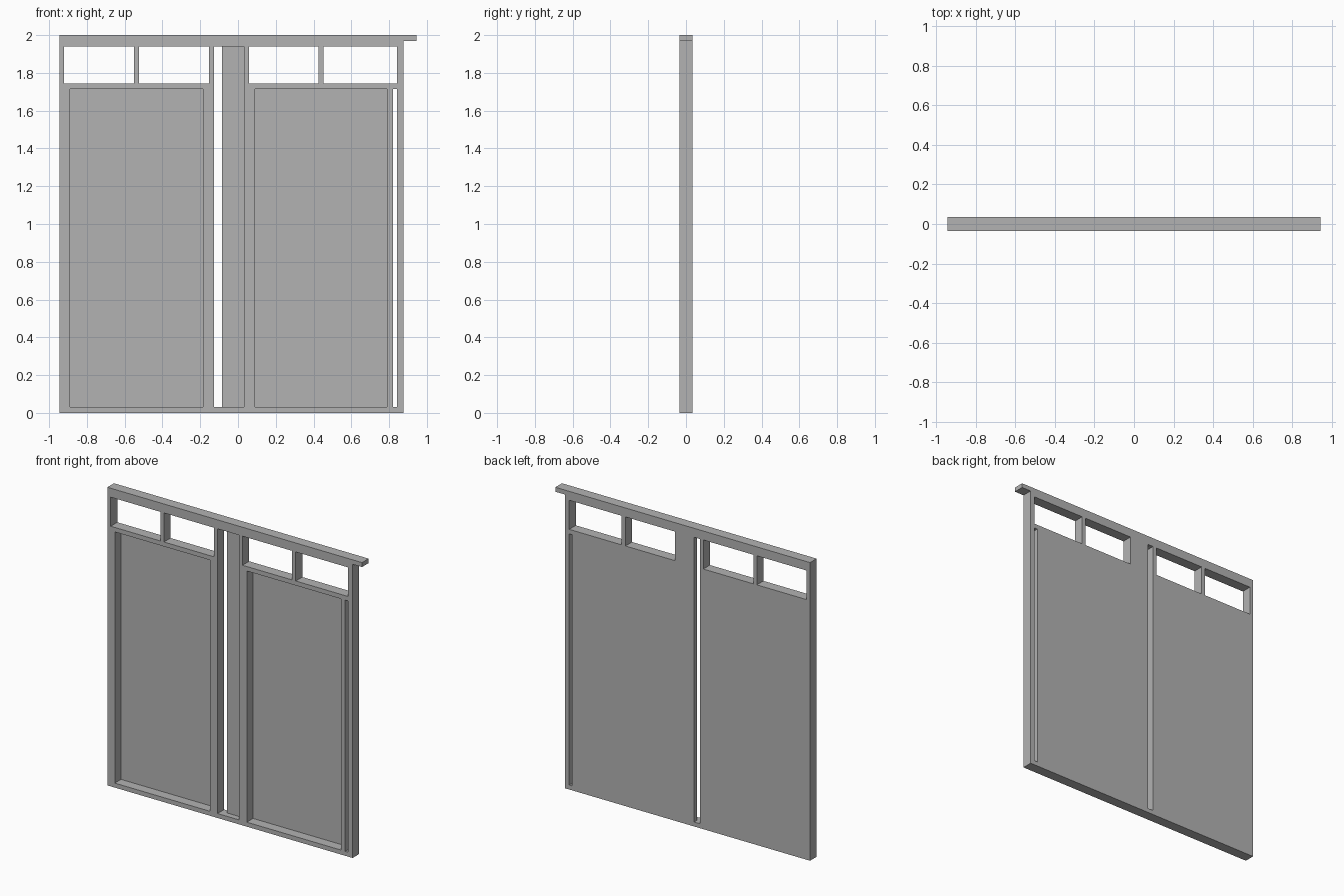
import bpy
import bmesh
from mathutils import Matrix, Vector

old = bpy.data.objects.get("Cube")
if old:
    bpy.data.objects.remove(old, do_unlink=True)

# Single grey colour
grey = bpy.data.materials.new("plain grey")
grey.use_nodes = True
colour = (0.45, 0.45, 0.45, 1)
grey.diffuse_color = colour
bsdf = next(n for n in grey.node_tree.nodes if n.type == "BSDF_PRINCIPLED")
bsdf.inputs["Base Color"].default_value = colour

FRONT, BACK = -0.035, 0.035
BASE, SILL_LOW, SILL_HIGH, HEAD = 0.03, 1.715, 1.745, 1.94


def add_box(bm, x0, x1, y0, y1, z0, z1):
    centre = Vector((x0 + x1, y0 + y1, z0 + z1)) / 2
    size = Matrix.Diagonal((x1 - x0, y1 - y0, z1 - z0, 1))
    bmesh.ops.create_cube(bm, size=1, matrix=Matrix.Translation(centre) @ size)


def finish(bm, name):
    mesh = bpy.data.meshes.new(name)
    bm.to_mesh(mesh)
    bm.free()
    mesh.materials.append(grey)
    obj = bpy.data.objects.new(name, mesh)
    bpy.context.collection.objects.link(obj)
    return obj


# Frame slab with the head rail running past the right-hand post
bm = bmesh.new()
outline = [(-0.945, 0), (0.875, 0), (0.875, 1.97), (0.945, 1.97), (0.945, 2), (-0.945, 2)]
face = bm.faces.new([bm.verts.new((x, FRONT, z)) for x, z in outline])
push = bmesh.ops.extrude_face_region(bm, geom=[face])
moved = [v for v in push["geom"] if isinstance(v, bmesh.types.BMVert)]
bmesh.ops.translate(bm, verts=moved, vec=(0, BACK - FRONT, 0))
bmesh.ops.recalc_face_normals(bm, faces=bm.faces)
frame = finish(bm, "frame")

# Openings: upper lights, panel bays, centre bay and narrow slit
windows = [(-0.92, -0.55), (-0.525, -0.153), (0.058, 0.425), (0.453, 0.842)]
bays = [(-0.89, -0.185), (0.09, 0.79)]
openings = [(a, b, SILL_HIGH, HEAD) for a, b in windows]
openings += [(a, b, BASE, SILL_LOW) for a, b in bays]
openings += [(-0.127, 0.032, BASE, HEAD), (0.82, 0.842, BASE, SILL_LOW)]
bm = bmesh.new()
for x0, x1, z0, z1 in openings:
    add_box(bm, x0, x1, FRONT - 0.1, BACK + 0.1, z0, z1)
cutter = finish(bm, "opening_cutter")
cutter.hide_render = True

cut = frame.modifiers.new("openings", "BOOLEAN")
cut.operation = "DIFFERENCE"
cut.solver = "EXACT"
cut.object = cutter
bpy.context.view_layer.objects.active = frame
bpy.ops.object.modifier_apply(modifier=cut.name)
bpy.data.objects.remove(cutter, do_unlink=True)

# Recessed panels, flush with the back of the frame
panels = [("right_panel", *bays[0], SILL_LOW, 0.004),
          ("left_panel", *bays[1], SILL_LOW, 0.004),
          ("centre_panel", -0.085, 0.032, HEAD, 0.03)]
for name, x0, x1, top, thick in panels:
    bm = bmesh.new()
    add_box(bm, x0, x1, BACK - thick, BACK, BASE, top)
    finish(bm, name)
